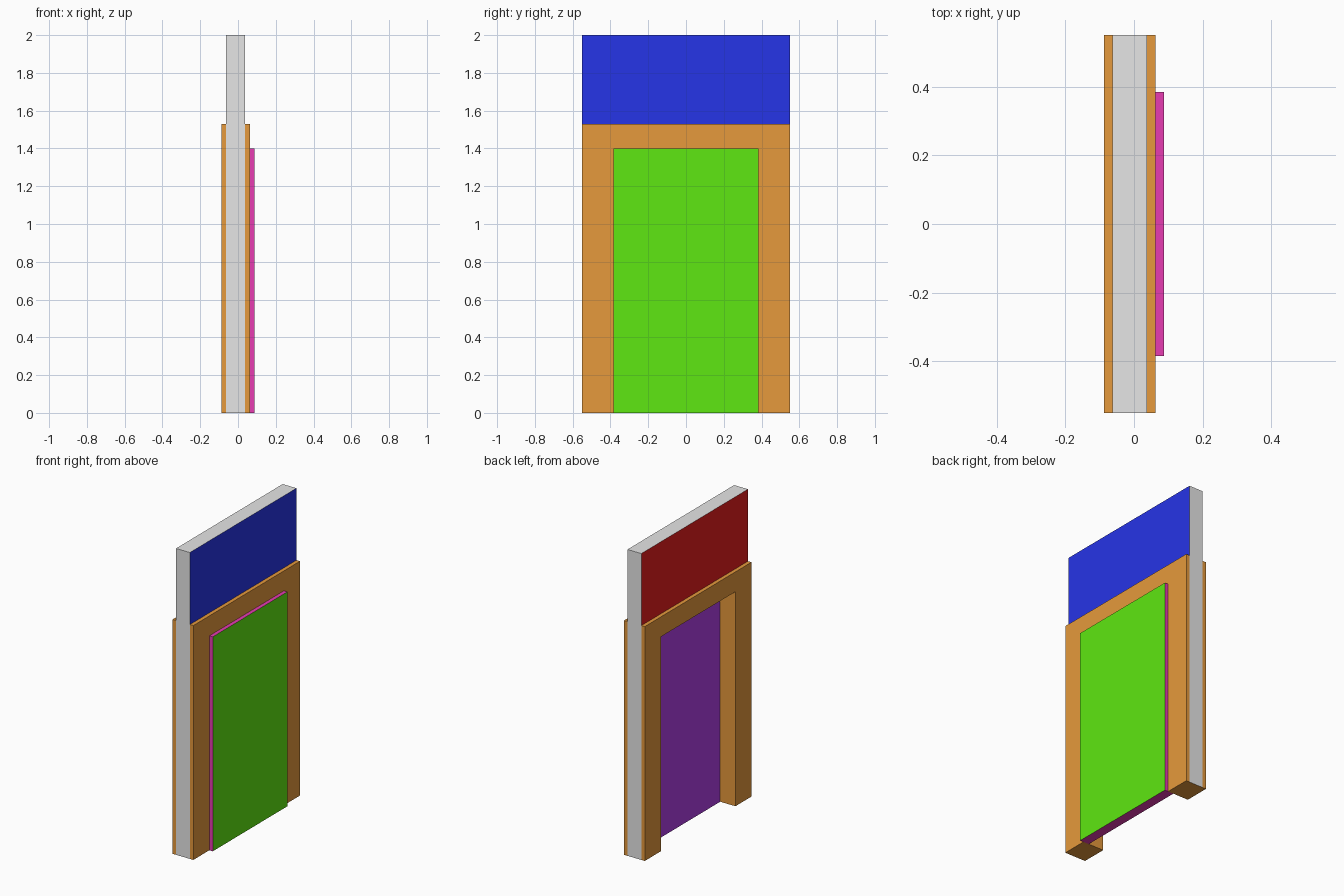
import bpy
import bmesh

cube = bpy.data.objects.get("Cube")
if cube:
    bpy.data.objects.remove(cube, do_unlink=True)


def material(name, *rgb):
    m = bpy.data.materials.new(name)
    m.use_nodes = True
    m.diffuse_color = (*rgb, 1)
    m.node_tree.nodes["Principled BSDF"].inputs["Base Color"].default_value = (*rgb, 1)
    return m


grey = material("grey", 0.79, 0.79, 0.79)
orange = material("orange", 0.79, 0.32, 0.045)
blue = material("blue", 0.02, 0.035, 0.81)
red = material("red", 0.81, 0.012, 0.012)
green = material("green", 0.115, 0.81, 0.006)
purple = material("purple", 0.45, 0.05, 0.81)
pink = material("pink", 0.81, 0.045, 0.45)

HALF = 0.55        # half width of wall
DOOR = 0.385       # half width of opening
DOOR_TOP = 1.40
TRIM_TOP = 1.53


def arch(top):
    """Outline in y, z of a panel with the doorway cut out of its foot."""
    return [(-HALF, 0), (-DOOR, 0), (-DOOR, DOOR_TOP), (DOOR, DOOR_TOP),
            (DOOR, 0), (HALF, 0), (HALF, top), (-HALF, top)]


def slab(name, outline, x0, x1, mats, rule=lambda n, c: 0):
    """Extrude a y, z outline along x and pick each face's material by rule."""
    bm = bmesh.new()
    face = bm.faces.new([bm.verts.new((x0, y, z)) for y, z in outline])
    new = bmesh.ops.extrude_face_region(bm, geom=[face], use_keep_orig=True)["geom"]
    bmesh.ops.translate(bm, vec=(x1 - x0, 0, 0),
                        verts=[v for v in new if isinstance(v, bmesh.types.BMVert)])
    bmesh.ops.recalc_face_normals(bm, faces=bm.faces)
    for f in bm.faces:
        f.material_index = rule(f.normal, f.calc_center_median())
    mesh = bpy.data.meshes.new(name)
    bm.to_mesh(mesh)
    bm.free()
    for m in mats:
        mesh.materials.append(m)
    obj = bpy.data.objects.new(name, mesh)
    bpy.context.collection.objects.link(obj)
    return obj


def side_rule(n, c):
    return 1 if n.x > 0.5 else 2 if n.x < -0.5 else 0


def wall_rule(n, c):
    # Jamb faces, head and feet of the doorway take the lining colour
    if abs(n.x) < 0.5 and abs(c.y) < HALF - 0.01 and c.z < TRIM_TOP:
        return 3
    return side_rule(n, c)


# Wall with doorway
slab("wall", arch(2), -0.0625, 0.0375, [grey, blue, red, orange], wall_rule)

# Door trim on both sides of the wall
slab("left_trim", arch(TRIM_TOP), 0.0375, 0.0625, [orange])
slab("right_trim", arch(TRIM_TOP), -0.0875, -0.0625, [orange])

# Door leaf, standing proud of the left trim
slab("door_leaf", [(-DOOR, 0), (DOOR, 0), (DOOR, DOOR_TOP), (-DOOR, DOOR_TOP)],
     0.0225, 0.0875, [pink, green, purple], side_rule)
